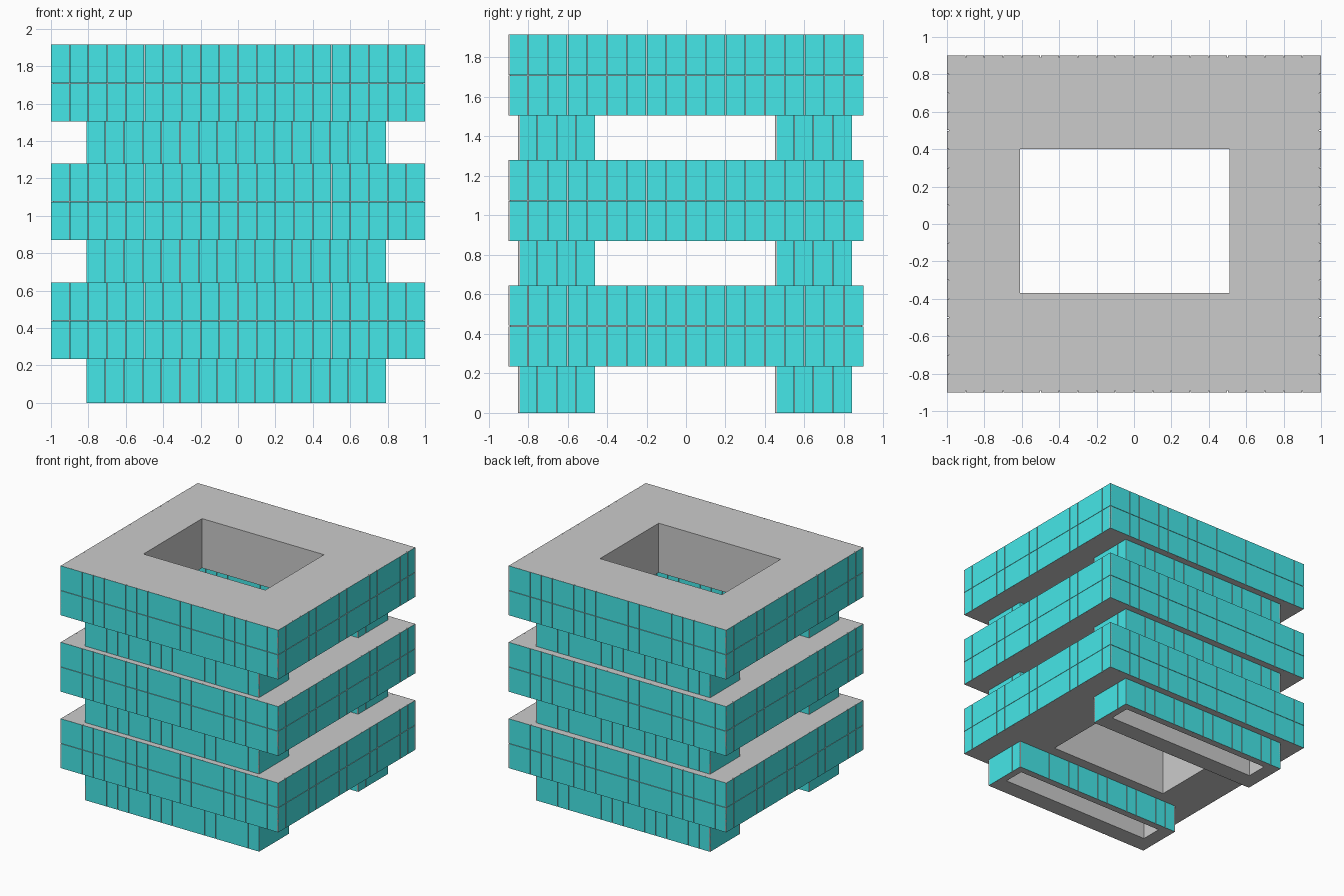
import bpy, bmesh
from mathutils import Vector

if "Cube" in bpy.data.objects:
    bpy.data.objects.remove(bpy.data.objects["Cube"])

cyan = bpy.data.materials.new("cyan_glass")
cyan.diffuse_color = (0.06, 0.8, 0.81, 1)
cyan.use_nodes = True
cyan.node_tree.nodes["Principled BSDF"].inputs["Base Color"].default_value = cyan.diffuse_color
SKIN = 0.01      # facade panel depth
GAP = 0.0015     # half the seam between panels


def finish(bm, name, mats=()):
    mesh = bpy.data.meshes.new(name)
    bm.to_mesh(mesh)
    bm.free()
    for m in mats:
        mesh.materials.append(m)
    obj = bpy.data.objects.new(name, mesh)
    bpy.context.collection.objects.link(obj)
    return obj


def frame(name, outer, hole, z0, z1):
    """Solid rectangular frame with a rectangular opening through it."""
    bm = bmesh.new()

    def loop(r, z):
        x0, x1, y0, y1 = r
        return [bm.verts.new((x, y, z)) for x, y in ((x0, y0), (x1, y0), (x1, y1), (x0, y1))]

    ob, ot, ib, it = loop(outer, z0), loop(outer, z1), loop(hole, z0), loop(hole, z1)
    for i in range(4):
        j = (i + 1) % 4
        for a, b in ((ob, ot), (ot, it), (it, ib), (ib, ob)):
            bm.faces.new((a[i], a[j], b[j], b[i]))
    bmesh.ops.recalc_face_normals(bm, faces=bm.faces)
    return finish(bm, name)


def facade(name, outer, z0, z1, rows):
    """Thin panels around a rectangle; only their outward faces are coloured."""
    x0, x1, y0, y1 = outer
    corners = [Vector(c) for c in ((x0, y0, 0), (x1, y0, 0), (x1, y1, 0), (x0, y1, 0))]
    bm = bmesh.new()
    h = (z1 - z0) / rows
    for i in range(4):
        a, b = corners[i], corners[(i + 1) % 4]
        d = (b - a).normalized()
        n = Vector((d.y, -d.x, 0))
        length = (b - a).length
        count = max(1, round(length / 0.1))
        w = length / count
        for c in range(count):
            # end panels reach the corner so the facade closes
            s0 = c * w + (GAP if c else 0)
            s1 = (c + 1) * w - (GAP if c < count - 1 else 0)
            for r in range(rows):
                lo = z0 + r * h + (GAP if r else 0)
                hi = z0 + (r + 1) * h - (GAP if r < rows - 1 else 0)
                quad = ((s0, lo), (s1, lo), (s1, hi), (s0, hi))
                front = [bm.verts.new(a + d * s + Vector((0, 0, z))) for s, z in quad]
                back = [bm.verts.new(v.co - n * SKIN) for v in front]
                bm.faces.new(front).material_index = 1
                for k in range(4):
                    m = (k + 1) % 4
                    bm.faces.new((front[m], front[k], back[k], back[m]))
    return finish(bm, name, (None, cyan))


def block(name, outer, hole, z0, z1, rows):
    x0, x1, y0, y1 = outer
    core = (x0 + SKIN, x1 - SKIN, y0 + SKIN, y1 - SKIN)
    frame(name + "_core", core, hole, z0, z1)
    facade(name + "_panels", outer, z0, z1, rows)


# Three identical storeys: two hollow piers carrying a wide ring
for i in range(3):
    z = i * 0.635
    low = z if i == 0 else z + 0.01
    block(f"front_pier_{i + 1}", (-0.81, 0.79, -0.85, -0.46),
          (-0.69, 0.73, -0.70, -0.52), low, z + 0.235, 1)
    block(f"back_pier_{i + 1}", (-0.81, 0.79, 0.45, 0.84),
          (-0.69, 0.73, 0.60, 0.78), low, z + 0.235, 1)
    block(f"floor_ring_{i + 1}", (-1, 1, -0.9, 0.9),
          (-0.61, 0.51, -0.37, 0.40), z + 0.235, z + 0.645, 2)
